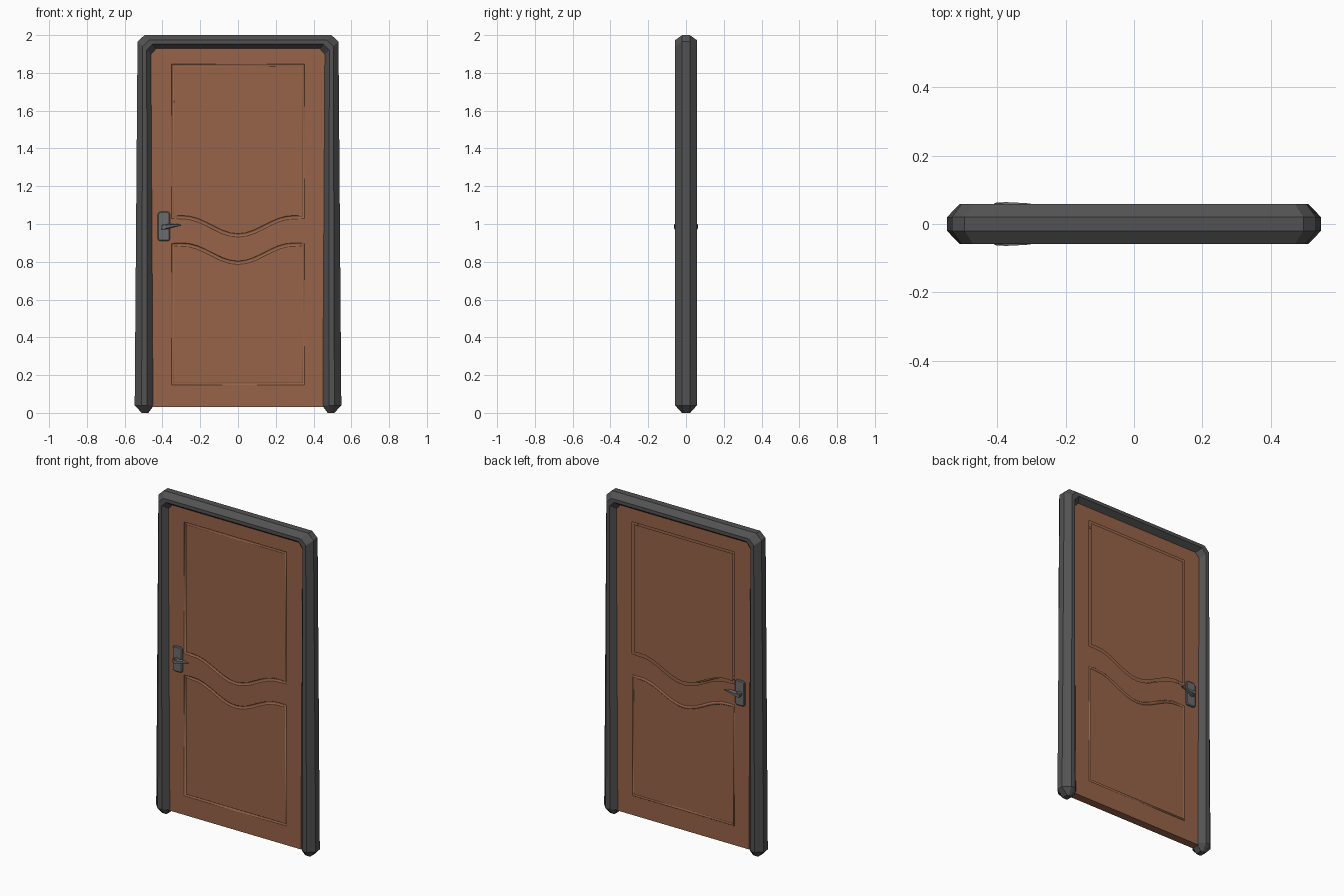
import bpy, bmesh, math
from mathutils import Vector

if "Cube" in bpy.data.objects:
    bpy.data.objects.remove(bpy.data.objects["Cube"])


def material(name, rgb):
    m = bpy.data.materials.new(name)
    m.diffuse_color = (*rgb, 1)
    m.use_nodes = True
    m.node_tree.nodes["Principled BSDF"].inputs["Base Color"].default_value = m.diffuse_color
    return m


def add_object(name, bm, mat):
    bmesh.ops.recalc_face_normals(bm, faces=bm.faces)
    me = bpy.data.meshes.new(name)
    bm.to_mesh(me)
    bm.free()
    ob = bpy.data.objects.new(name, me)
    bpy.context.collection.objects.link(ob)
    me.materials.append(mat)
    return ob


def loft(bm, sections):
    rings = [[bm.verts.new(p) for p in s] for s in sections]
    n = len(rings[0])
    for a, b in zip(rings, rings[1:]):
        for i in range(n):
            bm.faces.new((a[i], a[(i + 1) % n], b[(i + 1) % n], b[i]))
    bm.faces.new(rings[0])
    bm.faces.new(rings[-1])


wood = material("wood", (0.31, 0.127, 0.065))
dark = material("dark_metal", (0.085, 0.085, 0.085))
steel = material("steel", (0.15, 0.15, 0.15))


# Frame: chunky octagonal section running up, across and down
def section(outer, inner, depth=0.058):
    profile = [(0, -0.02), (0.36, -depth), (0.64, -depth), (1, -0.02),
               (1, 0.02), (0.64, depth), (0.36, depth), (0, 0.02)]
    o, i = Vector(outer), Vector(inner)
    return [(*(o.lerp(i, t).to_tuple()[:1]), y, o.lerp(i, t).y) for t, y in profile]


left = [section((-0.51, 0), (-0.475, 0), 0.022),
        section((-0.547, 0.04), (-0.445, 0.04)),
        section((-0.532, 1.965), (-0.456, 1.895)),
        section((-0.495, 2.0), (-0.43, 1.925))]
right = [[(-x, y, z) for x, y, z in s] for s in reversed(left)]
bm = bmesh.new()
loft(bm, left + right)
add_object("door_frame", bm, dark)

# Door leaf
HALF = 0.025
bm = bmesh.new()
bmesh.ops.create_cube(bm, size=1)
for v in bm.verts:
    v.co = (v.co.x * 0.93, v.co.y * 2 * HALF, 0.985 + v.co.z * 1.91)
door = add_object("door_leaf", bm, wood)


# Panel grooves: closed outlines with one wavy side, cut into both faces
def groove(name, flat_z, wave_z, y):
    W = 0.345
    pts = [(-W, flat_z), (W, flat_z)]
    for k in range(17):
        x = W - 2 * W * k / 16
        pts.append((x, wave_z + 0.048 * (1 - math.cos(math.pi * min(1, abs(x) / 0.29)))))
    cu = bpy.data.curves.new(name, 'CURVE')
    cu.dimensions = '3D'
    cu.bevel_depth = 0.009
    cu.bevel_resolution = 0
    sp = cu.splines.new('POLY')
    sp.points.add(len(pts) - 1)
    for p, (x, z) in zip(sp.points, pts):
        p.co = (x, y, z, 1)
    sp.use_cyclic_u = True
    tmp = bpy.data.objects.new(name + "_path", cu)
    bpy.context.collection.objects.link(tmp)
    dg = bpy.context.evaluated_depsgraph_get()
    me = bpy.data.meshes.new_from_object(tmp.evaluated_get(dg))
    bpy.data.objects.remove(tmp)
    bm = bmesh.new()
    bm.from_mesh(me)
    bmesh.ops.remove_doubles(bm, verts=bm.verts, dist=1e-5)
    cutter = add_object(name, bm, wood)
    cutter.hide_render = True
    cutter.hide_viewport = True
    mod = door.modifiers.new(name, 'BOOLEAN')
    mod.operation = 'DIFFERENCE'
    mod.solver = 'EXACT'
    mod.object = cutter


for side, s in (("front", -1), ("back", 1)):
    groove(side + "_upper_groove", 1.84, 0.94, s * HALF)
    groove(side + "_lower_groove", 0.155, 0.795, s * HALF)

    # Handle plate with rounded corners
    bm = bmesh.new()
    outlines = []
    for grow, y in ((0, 0.02), (0, 0.032), (-0.005, 0.036)):
        ring = []
        for cx, cz, a0 in ((1, 1, 0), (-1, 1, 90), (-1, -1, 180), (1, -1, 270)):
            for a in (0, 45, 90):
                t = math.radians(a0 + a)
                r = 0.014 + grow
                ring.append((-0.392 + cx * 0.019 + r * math.cos(t), s * y,
                             0.987 + cz * 0.064 + r * math.sin(t)))
        outlines.append(ring)
    loft(bm, outlines)
    add_object(side + "_handle_plate", bm, steel)

    # Lever: spindle growing into a tapered blade
    bm = bmesh.new()
    lever = [[(-0.394 + 0.015 * math.cos(k * math.pi / 4), s * y,
               0.985 + 0.015 * math.sin(k * math.pi / 4)) for k in range(8)]
             for y in (0.03, 0.06)]
    loft(bm, lever)
    blade = []
    for x, z, h, y0, y1 in ((-0.406, 0.982, 0.012, 0.046, 0.062),
                            (-0.375, 0.986, 0.013, 0.046, 0.064),
                            (-0.335, 0.993, 0.008, 0.049, 0.062),
                            (-0.302, 0.994, 0.003, 0.053, 0.060)):
        blade.append([(x, s * y0, z - h), (x, s * y1, z - h * 0.6),
                      (x, s * y1, z + h * 0.6), (x, s * y0, z + h)])
    loft(bm, blade)
    add_object(side + "_handle_lever", bm, steel)
